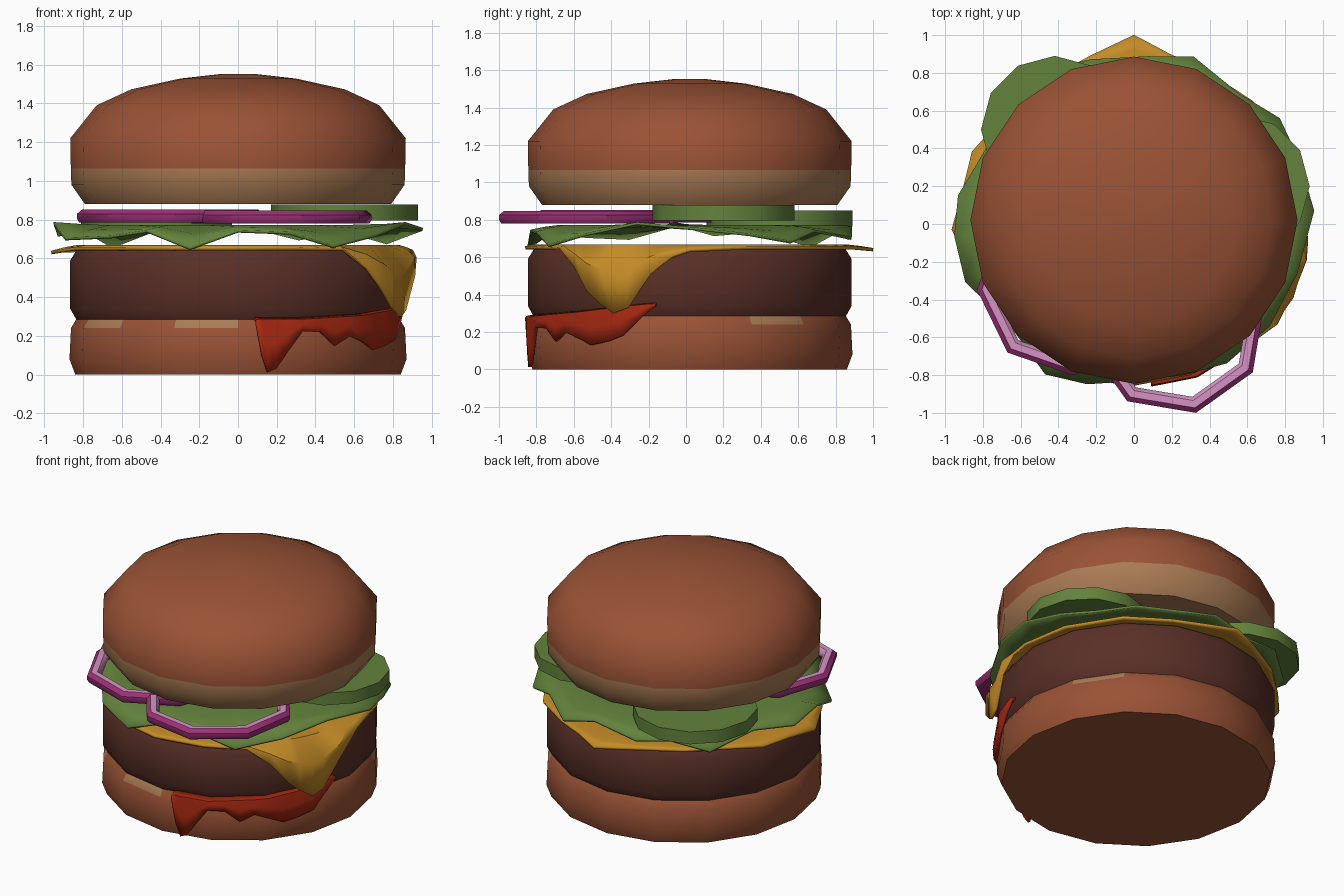
import bpy, bmesh, math
from mathutils import Vector
from mathutils.bvhtree import BVHTree

if "Cube" in bpy.data.objects:
    bpy.data.objects.remove(bpy.data.objects["Cube"])

CY = 0.02  # centre of the stack in y


def mat(name, rgb):
    m = bpy.data.materials.new(name)
    m.diffuse_color = (*rgb, 1)
    m.use_nodes = True
    m.node_tree.nodes["Principled BSDF"].inputs["Base Color"].default_value = m.diffuse_color
    return m


CRUST = mat("crust brown", (0.32, 0.085, 0.036))
CRUMB = mat("crumb tan", (0.40, 0.20, 0.09))
MEAT = mat("meat brown", (0.10, 0.029, 0.020))
CHEESE = mat("cheese orange", (0.55, 0.26, 0.02))
GREEN = mat("leaf green", (0.125, 0.225, 0.045))
PURPLE = mat("onion purple", (0.33, 0.03, 0.18))
PINK = mat("onion pink", (0.66, 0.29, 0.56))
RED = mat("sauce red", (0.40, 0.022, 0.006))


def finish(name, bm, mats, rule=None, angle=40, thick=0):
    bmesh.ops.recalc_face_normals(bm, faces=bm.faces)
    if rule:
        for f in bm.faces:
            f.material_index = rule(f)
    me = bpy.data.meshes.new(name)
    bm.to_mesh(me)
    bm.free()
    for m in mats:
        me.materials.append(m)
    ob = bpy.data.objects.new(name, me)
    bpy.context.collection.objects.link(ob)
    if thick:
        s = ob.modifiers.new("thickness", 'SOLIDIFY')
        s.thickness = thick
        s.offset = 0
    bpy.ops.object.select_all(action='DESELECT')
    ob.select_set(True)
    bpy.context.view_layer.objects.active = ob
    bpy.ops.object.shade_smooth_by_angle(angle=math.radians(angle))
    return ob


def polar(r, a, z, cx=0, cy=CY):
    return (cx + r * math.cos(a), cy + r * math.sin(a), z)


def bridge(bm, rows, wrap=True):
    for a, b in zip(rows, rows[1:]):
        n = len(a)
        for i in range(n if wrap else n - 1):
            j = (i + 1) % n
            bm.faces.new((a[i], a[j], b[j], b[i]))


def lathe(profile, n=16, cx=0, cy=CY, start=0, closed=False):
    bm = bmesh.new()
    rows = [[bm.verts.new(polar(r, start + math.tau * i / n, z, cx, cy)) for i in range(n)]
            for r, z in profile]
    bridge(bm, rows + rows[:1] if closed else rows)
    if not closed:
        bm.faces.new(rows[0])
        bm.faces.new(rows[-1])
    return bm


def sheet(table, inner):
    """Draped sheet: inner rings (r, z), then an edge given as (degrees, r, z)."""
    bm = bmesh.new()
    base_r, base_z = inner[-1]
    rows = [[bm.verts.new(polar(r, math.radians(a), z)) for a, _, _ in table] for r, z in inner]
    mid, edge = [], []
    for a, r, z in table:
        t = 1 if z < 0.6 else 0.5
        mid.append(bm.verts.new(polar(base_r + (r - base_r) * t, math.radians(a),
                                      base_z + (z - base_z) * 0.4)))
        edge.append(bm.verts.new(polar(r, math.radians(a), z)))
    bridge(bm, rows + [mid, edge])
    bm.faces.new(rows[0])
    return bm


def sector(f):
    c = f.calc_center_median()
    return int(math.degrees(math.atan2(c.y - CY, c.x)) % 360 // 22.5)


# Bottom bun: tan cut face with a few tan patches on the rim
def bottom_rule(f):
    c = f.calc_center_median()
    if f.normal.z > 0.9:
        return 1
    return 1 if c.z > 0.24 and sector(f) in (1, 9, 11) else 0


finish("bottom_bun", lathe([(0.84, 0), (0.87, 0.08), (0.862, 0.24), (0.835, 0.285)]),
       [CRUST, CRUMB], bottom_rule)

# Patty
finish("patty", lathe([(0.835, 0.285), (0.866, 0.34), (0.866, 0.59), (0.835, 0.64)]), [MEAT])

# Top bun: tan lower band, brown dome
bun = lathe([(0.79, 0.88), (0.86, 0.98), (0.863, 1.065), (0.866, 1.22), (0.73, 1.39),
             (0.55, 1.473), (0.30, 1.528), (0.08, 1.553)])
tree = BVHTree.FromBMesh(bun)
finish("top_bun", bun, [CRUST, CRUMB], lambda f: int(f.calc_center_median().z < 1.065))

# Pale spots laid on the dome
SPOTS = [(-.48, -.60, 1.31, .062), (-.21, -.78, 1.27, .052), (.64, .33, 1.38, .014),
         (.55, -.02, 1.45, .02), (.54, -.06, 1.44, .018), (.40, -.51, 1.42, .016),
         (.10, -.60, 1.45, .012)]
bm = bmesh.new()
for x, y, z, s in SPOTS:
    p, nrm, _, _ = tree.find_nearest(Vector((x, y, z)))
    if nrm.dot(p - Vector((0, CY, 1.1))) < 0:
        nrm = -nrm
    u = nrm.orthogonal().normalized()
    v = nrm.cross(u)
    ring = []
    for k in range(10):
        a = math.tau * k / 10
        q = p + s * (u * math.cos(a) + v * math.sin(a) * 0.85)
        ring.append(bm.verts.new(tree.find_nearest(q)[0] + nrm * 0.005))
    hub = bm.verts.new(p + nrm * 0.006)
    for k in range(10):
        bm.faces.new((ring[k], ring[(k + 1) % 10], hub))
finish("bun_spots", bm, [CRUMB])

# Cheese slice with one corner melting down at the front right
cheese = [(0, .90, .635), (20, .885, .65), (45, .89, .65), (65, .88, .65), (78, .90, .65),
          (90, .98, .64), (105, .90, .65), (125, .875, .65), (145, .885, .65), (157, .93, .64),
          (170, .92, .64), (183, .965, .63), (200, .89, .65), (230, .865, .65), (250, .87, .65),
          (268, .88, .65), (290, .87, .65), (308, .88, .645), (317, .90, .55), (324, .93, .42),
          (329, .92, .35), (334, .93, .30), (339, .92, .33), (347, .93, .51), (354, .92, .60)]
finish("cheese", sheet(cheese, [(0.4, 0.66), (0.83, 0.66)]), [CHEESE], thick=0.018)

# Lettuce leaf with a wavy edge
leaf = [(3, .955, .75), (20, .93, .72), (35, .94, .68), (50, .87, .74), (70, .92, .70),
        (85, .87, .76), (105, .88, .70), (120, .92, .74), (135, .92, .66), (155, .87, .74),
        (172, .94, .72), (185, .955, .78), (200, .95, .70), (220, .86, .71), (240, .94, .74),
        (254, .90, .65), (270, .85, .74), (288, .86, .73), (303, .90, .66), (322, .91, .72),
        (342, .91, .78)]
finish("lettuce", sheet(leaf, [(0.4, 0.765), (0.7, 0.765)]), [GREEN], angle=20, thick=0.015)

# Pickle slices
for i, (x, y, r, z0, z1) in enumerate([(.55, .20, .38, .795, .878), (-.42, .50, .39, .765, .85)]):
    finish(f"pickle_{i + 1}", lathe([(r, z0), (r, z1)], 12, x, y), [GREEN])


# Onion rings: purple skin outside, pink on top and inside
def onion_rule(cx, cy):
    def rule(f):
        c = f.calc_center_median()
        out = Vector((c.x - cx, c.y - cy, 0)).normalized()
        return 0 if f.normal.dot(out) > 0.5 or f.normal.z < -0.5 else 1
    return rule


for i, (x, y, a, z) in enumerate([(-.35, -.32, -131.6, .785), (.22, -.53, -77, .78)]):
    section = [(.47, z), (.482, z + .02), (.482, z + .045), (.455, z + .068),
               (.415, z + .068), (.395, z + .045), (.395, z + .02), (.41, z)]
    finish(f"onion_ring_{i + 1}", lathe(section, 8, x, y, math.radians(a), True),
           [PURPLE, PINK], onion_rule(x, y))

# Sauce dripping over the bottom bun: (degrees, top z, bottom z)
drips = [(-84, .29, .26), (-82, .29, .10), (-80, .29, .012), (-77, .29, .03), (-73, .29, .12),
         (-68, .29, .225), (-61, .295, .22), (-55, .30, .15), (-49, .305, .20), (-43, .31, .17),
         (-37, .32, .13), (-30, .33, .15), (-24, .34, .18), (-17, .35, .28), (-12, .355, .34)]


def facet_radius(r, deg, n=16):
    step = 360 / n
    off = deg % step - step / 2
    return r * math.cos(math.radians(step / 2)) / math.cos(math.radians(off))


bm = bmesh.new()
rows = [[], [], [], []]
for d, top, low in drips:
    r = facet_radius(0.885, d)
    a = math.radians(d)
    for row, (rr, z) in zip(rows, [(r - .06, top), (r, top - .01),
                                   (r + .005, (top + low) / 2), (r, low)]):
        row.append(bm.verts.new(polar(rr, a, z)))
bridge(bm, rows, wrap=False)
finish("sauce", bm, [RED], thick=0.018)
